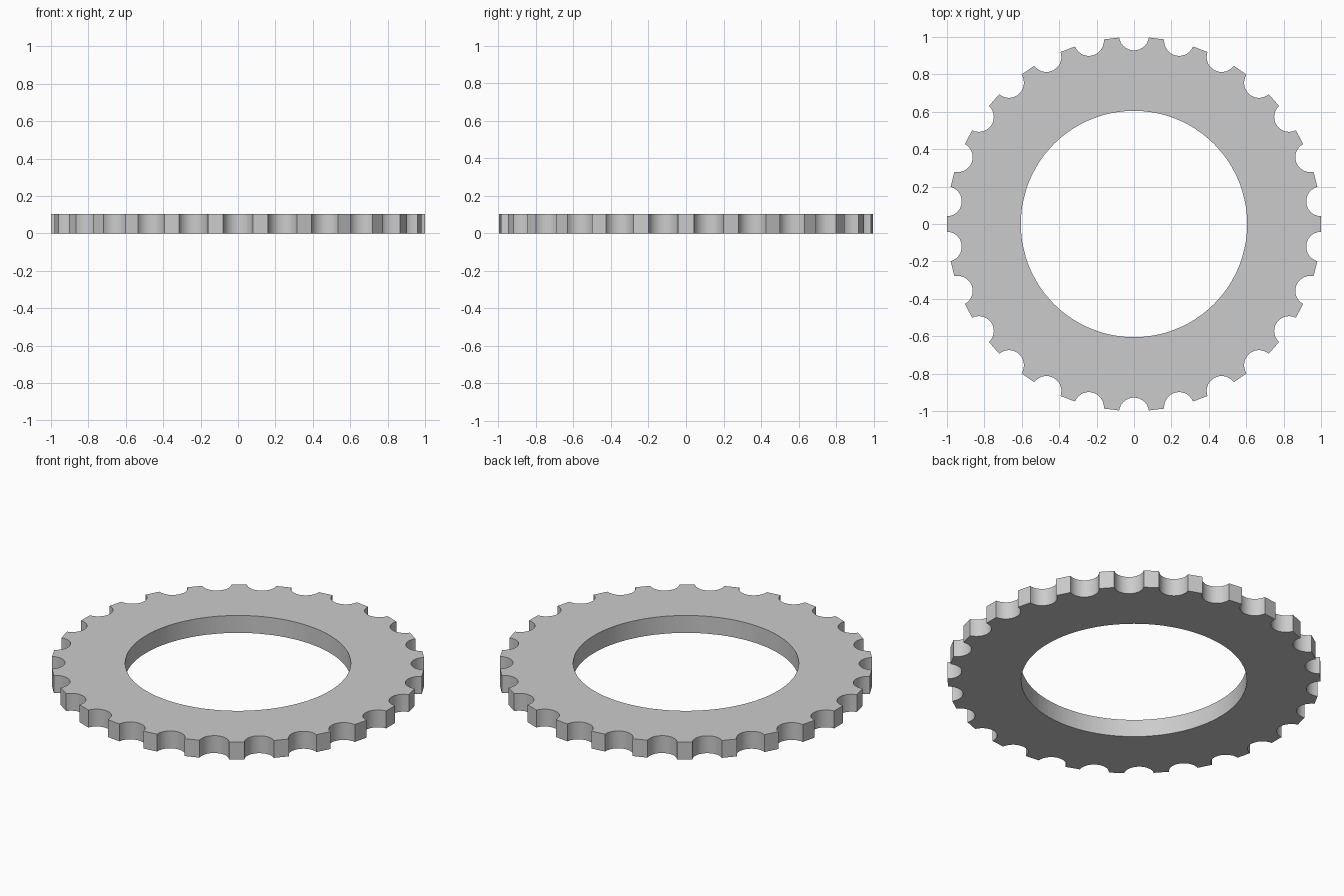
import bpy, bmesh, math
from mathutils import Matrix, Vector

if "Cube" in bpy.data.objects:
    bpy.data.objects.remove(bpy.data.objects["Cube"])

TEETH = 26          # notches around the rim
HEIGHT = 0.103
HOLE_R = 0.605
NOTCH_R = 0.08      # radius of each round notch
NOTCH_C = 1.008     # distance of notch centres from the middle
ARC = math.radians(82)
STEPS = 14

# outer rim: one scooped notch repeated, straight tooth tips between them
rim = []
for i in range(TEETH):
    turn = Matrix.Rotation((i + 0.5) * math.tau / TEETH, 3, 'Z')
    for s in range(STEPS + 1):
        a = -ARC + 2 * ARC * s / STEPS
        rim.append(turn @ Vector((NOTCH_C - NOTCH_R * math.cos(a), NOTCH_R * math.sin(a), 0)))

# round bore, matched point for point with the rim
bore = [p.normalized() * HOLE_R for p in rim]

bm = bmesh.new()
up = Vector((0, 0, HEIGHT))
loops = [[bm.verts.new(p + o) for p in pts]
         for pts, o in ((rim, up * 0), (rim, up), (bore, up), (bore, up * 0))]
n = len(rim)
for k in range(4):
    a, b = loops[k], loops[(k + 1) % 4]
    for i in range(n):
        j = (i + 1) % n
        bm.faces.new((a[i], a[j], b[j], b[i]))
bmesh.ops.recalc_face_normals(bm, faces=bm.faces)

mesh = bpy.data.meshes.new("notched_ring")
bm.to_mesh(mesh)
bm.free()
ring = bpy.data.objects.new("notched_ring", mesh)
bpy.context.collection.objects.link(ring)

# smooth notch and bore walls, crisp edges
bpy.context.view_layer.objects.active = ring
ring.select_set(True)
bpy.ops.object.shade_smooth_by_angle(angle=math.radians(30))
